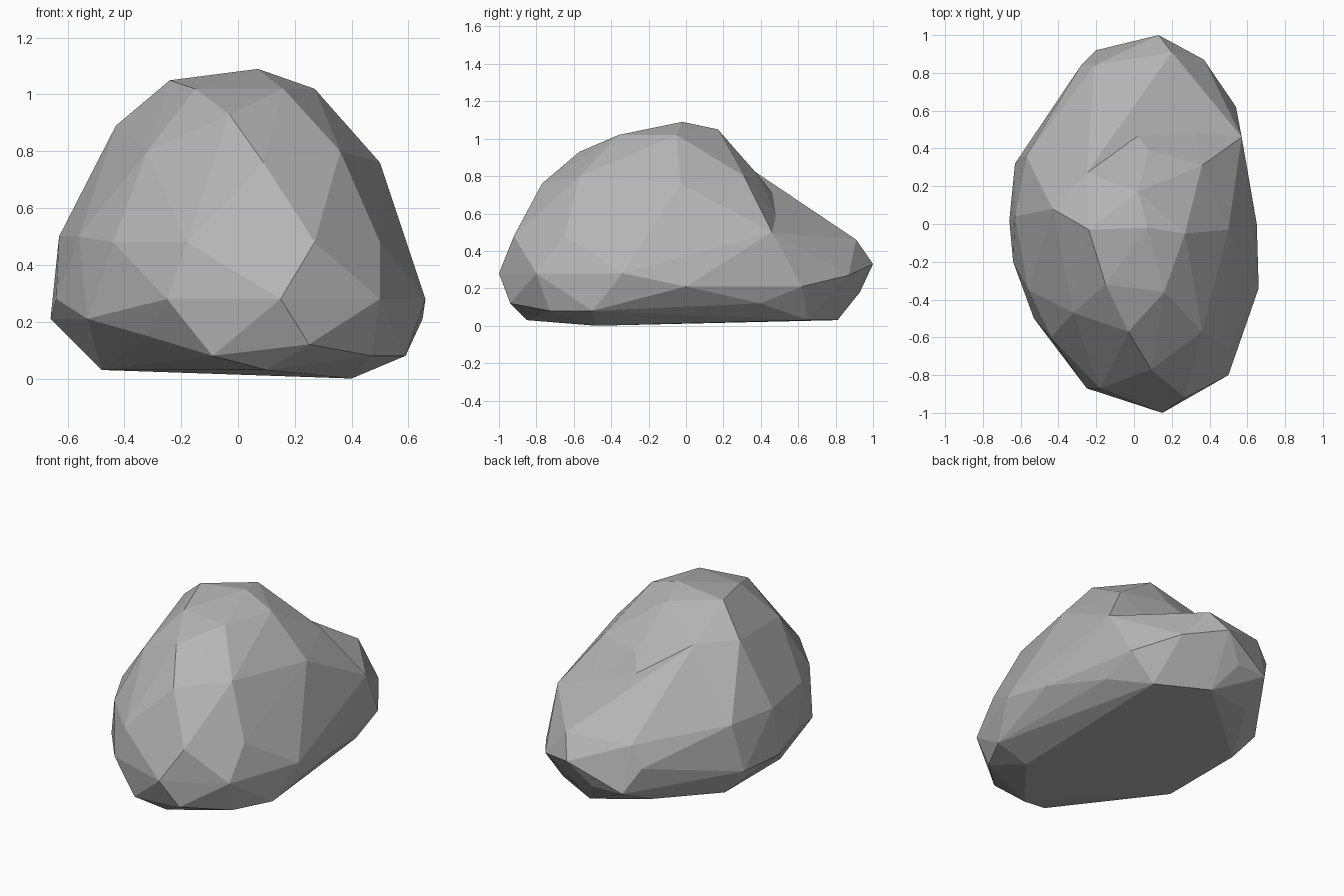
import bpy
import bmesh

# Remove the default cube only
default_cube = bpy.data.objects.get("Cube")
if default_cube:
    bpy.data.objects.remove(default_cube, do_unlink=True)

# Corners of the main stone, grouped by height like a contour map
BODY_CONTOURS = {
    0.0: [(.4, -.48)],
    .03: [(.1, -.85), (.1, .81), (.4, .65), (-.48, -.25), (-.48, .3)],
    .08: [(-.09, -.9), (.47, -.73), (.59, -.5), (-.25, .7)],
    .12: [(.25, -.94), (.54, .4)],
    .15: [(-.32, -.7)],
    .21: [(.65, 0), (-.66, .02), (-.53, -.5), (.54, .62), (-.63, .32)],
    .28: [(.15, -1), (-.25, -.87), (.5, -.8), (.66, -.34), (-.64, -.2)],
    .48: [(.27, -.92), (-.18, -.87), (-.44, -.6), (.5, -.65)],
    .5: [(-.56, -.35), (-.63, .04), (-.57, .36), (.57, .46)],
    .57: [(.33, .49)],
    .65: [(-.02, .51)],
    .76: [(.09, -.77), (.5, -.03)],
    .8: [(-.32, -.47), (.36, -.57), (.36, .31), (.08, .39)],
    .89: [(-.43, .08), (-.25, .27)],
    .93: [(-.03, -.57)],
    1.02: [(-.15, -.32), (.16, -.36), (.27, -.05)],
    1.05: [(-.24, -.03), (.02, .17)],
    1.09: [(.07, -.02)],
}

# Corners of the low shelf that grows out of the back
SHELF_CONTOURS = {
    .03: [(.1, .81), (.4, .65), (-.48, .3)],
    .08: [(-.25, .7)],
    .12: [(.54, .4)],
    .18: [(-.2, .92), (0, .93)],
    .21: [(.54, .62), (-.63, .32)],
    .27: [(.37, .87)],
    .33: [(.13, 1), (-.28, .84)],
    .46: [(.2, .91), (-.21, .84)],
    .5: [(-.57, .36), (.57, .46)],
    .54: [(.1, .73)],
    .89: [(-.25, .27)],
}


def make_material(name, value):
    """Matte neutral grey material."""
    material = bpy.data.materials.new(name)
    material.use_nodes = True
    colour = (value, value, value, 1)
    material.diffuse_color = colour
    shader = material.node_tree.nodes["Principled BSDF"]
    shader.inputs["Base Color"].default_value = colour
    shader.inputs["Roughness"].default_value = .9
    return material


def make_stone(name, contours, material):
    """Faceted skin stretched around the contour corners."""
    bm = bmesh.new()
    for height, outline in contours.items():
        for x, y in outline:
            bm.verts.new((x, y, height))
    bmesh.ops.convex_hull(bm, input=bm.verts[:], use_existing_faces=False)
    loose = [vert for vert in bm.verts if not vert.link_faces]
    bmesh.ops.delete(bm, geom=loose, context="VERTS")
    bmesh.ops.recalc_face_normals(bm, faces=bm.faces[:])
    mesh = bpy.data.meshes.new(name)
    bm.to_mesh(mesh)
    bm.free()
    mesh.materials.append(material)
    stone = bpy.data.objects.new(name, mesh)
    bpy.context.collection.objects.link(stone)
    return stone


grey = make_material("stone grey", .46)
boulder = make_stone("boulder", BODY_CONTOURS, grey)
shelf = make_stone("back_shelf", SHELF_CONTOURS, grey)

# Fuse the shelf into the boulder, leaving a shallow valley between them
fuse = boulder.modifiers.new("fuse shelf", "BOOLEAN")
fuse.operation = "UNION"
fuse.solver = "EXACT"
fuse.object = shelf
bpy.context.view_layer.objects.active = boulder
bpy.ops.object.modifier_apply(modifier=fuse.name)
bpy.data.objects.remove(shelf, do_unlink=True)
